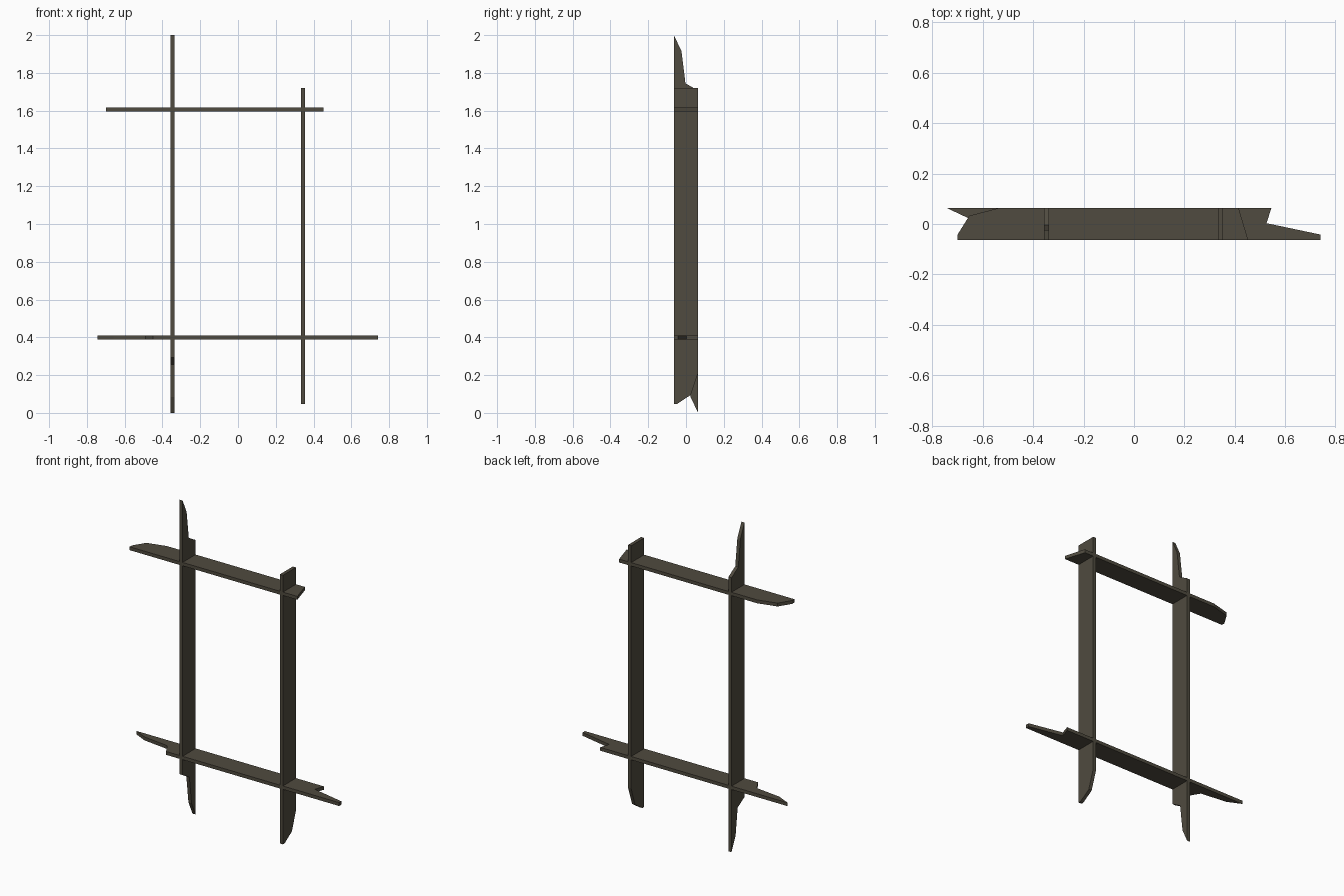
import bpy, bmesh
from mathutils import Vector

if "Cube" in bpy.data.objects:
    bpy.data.objects.remove(bpy.data.objects["Cube"])

# Single weathered wood colour
wood = bpy.data.materials.new("dark weathered wood")
wood.diffuse_color = (0.08, 0.07, 0.05, 1)
wood.use_nodes = True
wood.node_tree.nodes["Principled BSDF"].inputs["Base Color"].default_value = wood.diffuse_color

T = 0.021   # board thickness
W = 0.064   # half board width


def board(name, profile, place, offset):
    """Extrude a (across, along) outline through the board thickness."""
    bm = bmesh.new()
    vs = [bm.verts.new(place(a, l, offset - T / 2)) for a, l in profile]
    face = bm.faces.new(vs)
    ext = bmesh.ops.extrude_face_region(bm, geom=[face])
    top = [v for v in ext["geom"] if isinstance(v, bmesh.types.BMVert)]
    shift = Vector(place(0, 0, T)) - Vector(place(0, 0, 0))
    bmesh.ops.translate(bm, verts=top, vec=shift)
    bmesh.ops.recalc_face_normals(bm, faces=bm.faces)
    me = bpy.data.meshes.new(name)
    bm.to_mesh(me)
    bm.free()
    me.materials.append(wood)
    ob = bpy.data.objects.new(name, me)
    bpy.context.collection.objects.link(ob)
    return ob


def upright(a, l, t):      # runs along z, thin in x
    return (t, a, l)


def crossbar(a, l, t):     # runs along x, thin in z
    return (l, a, t)


# Long splinter at one end: (across, distance from the tip)
splinter = [(-W, 0), (-0.024, 0.085), (-0.003, 0.255), (W, 0.294)]

# Left post, splintered at both ends (half-turn symmetric)
top_end = [(a, 2 - d) for a, d in splinter]
board("left_post", top_end + [(-a, d) for a, d in splinter], upright, -0.347)

# Right post, square top and chipped foot
board("right_post", [(-W, 1.72), (W, 1.72), (W, 0.21), (0.025, 0.095),
                     (-0.046, 0.048), (-W, 0.048)], upright, 0.343)

# Upper crossbar, chipped left and slanted right
board("upper_crossbar", [(-W, 0.453), (W, 0.415), (W, -0.534), (0.033, -0.653),
                         (-0.042, -0.70), (-W, -0.70)], crossbar, 1.605)

# Lower crossbar, splintered left and split right
left_end = [(-a, -0.744 + d) for a, d in splinter]
board("lower_crossbar", left_end + [(-W, 0.74), (-0.042, 0.74), (0.003, 0.526),
                                    (W, 0.545)], crossbar, 0.40)
